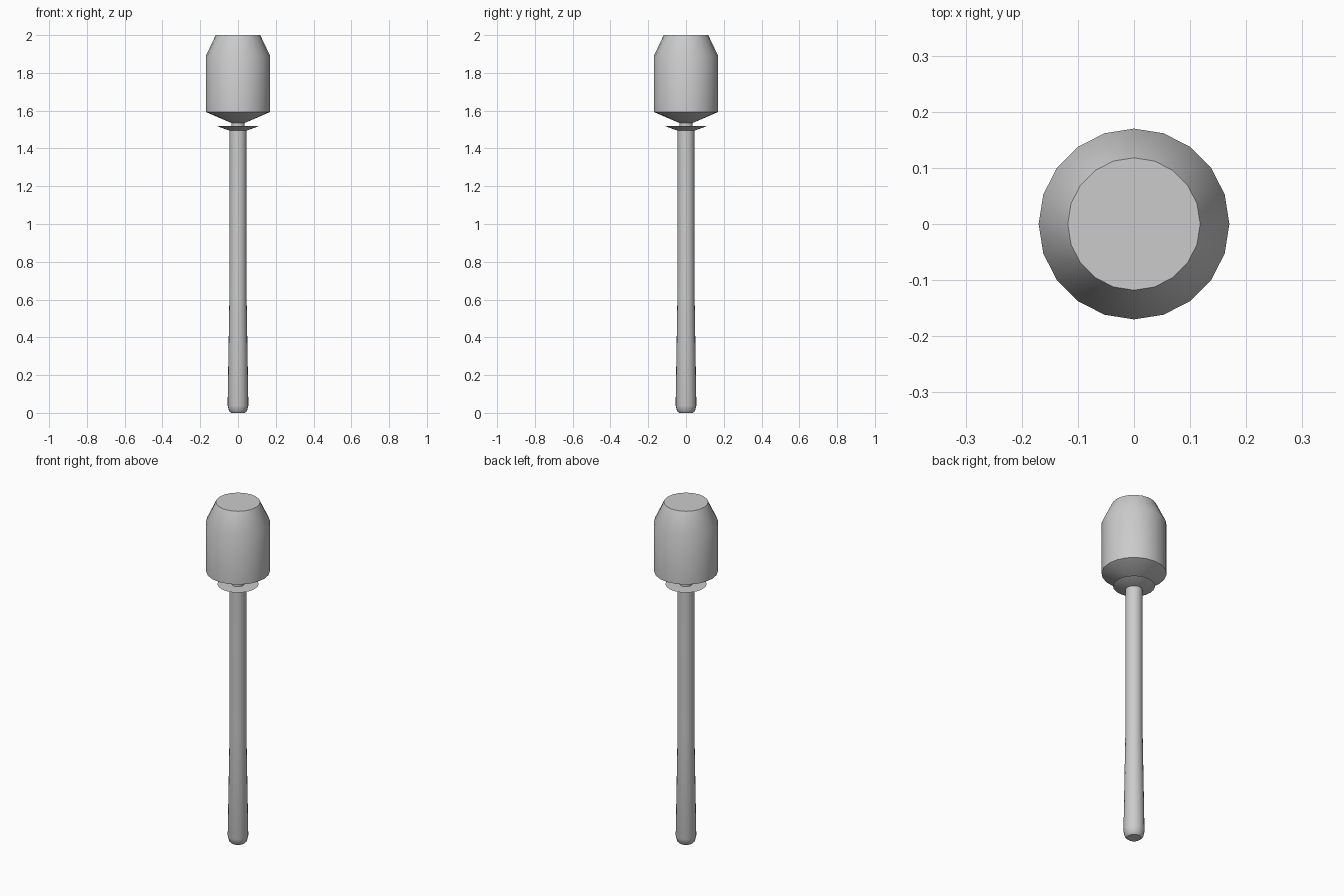
import bpy, bmesh
from math import cos, sin, tau, radians

if "Cube" in bpy.data.objects:
    bpy.data.objects.remove(bpy.data.objects["Cube"])

SIDES = 20


def lathe(name, profile):
    """Spin (radius, height) points around z and cap both ends."""
    bm = bmesh.new()
    rings = [[bm.verts.new((r * cos(tau * i / SIDES), r * sin(tau * i / SIDES), z))
              for i in range(SIDES)] for r, z in profile]
    for low, high in zip(rings, rings[1:]):
        for i in range(SIDES):
            j = (i + 1) % SIDES
            bm.faces.new((low[i], low[j], high[j], high[i]))
    bm.faces.new(rings[0][::-1])
    bm.faces.new(rings[-1])
    mesh = bpy.data.meshes.new(name)
    bm.to_mesh(mesh)
    bm.free()
    obj = bpy.data.objects.new(name, mesh)
    bpy.context.collection.objects.link(obj)
    bpy.ops.object.select_all(action='DESELECT')
    obj.select_set(True)
    bpy.context.view_layer.objects.active = obj
    bpy.ops.object.shade_smooth_by_angle(angle=radians(35))
    return obj


# Handle: rounded butt, slightly flared grip, slim shaft, flared collar, neck and head
lathe("handle", [(0.037, 0), (0.048, 0.01), (0.055, 0.04), (0.045, 0.65), (0.045, 1.494)])
lathe("collar", [(0.045, 1.494), (0.11, 1.518)])
lathe("neck", [(0.035, 1.51), (0.035, 1.545)])
lathe("head", [(0.036, 1.535), (0.17, 1.593), (0.17, 1.89), (0.118, 2.0)])
